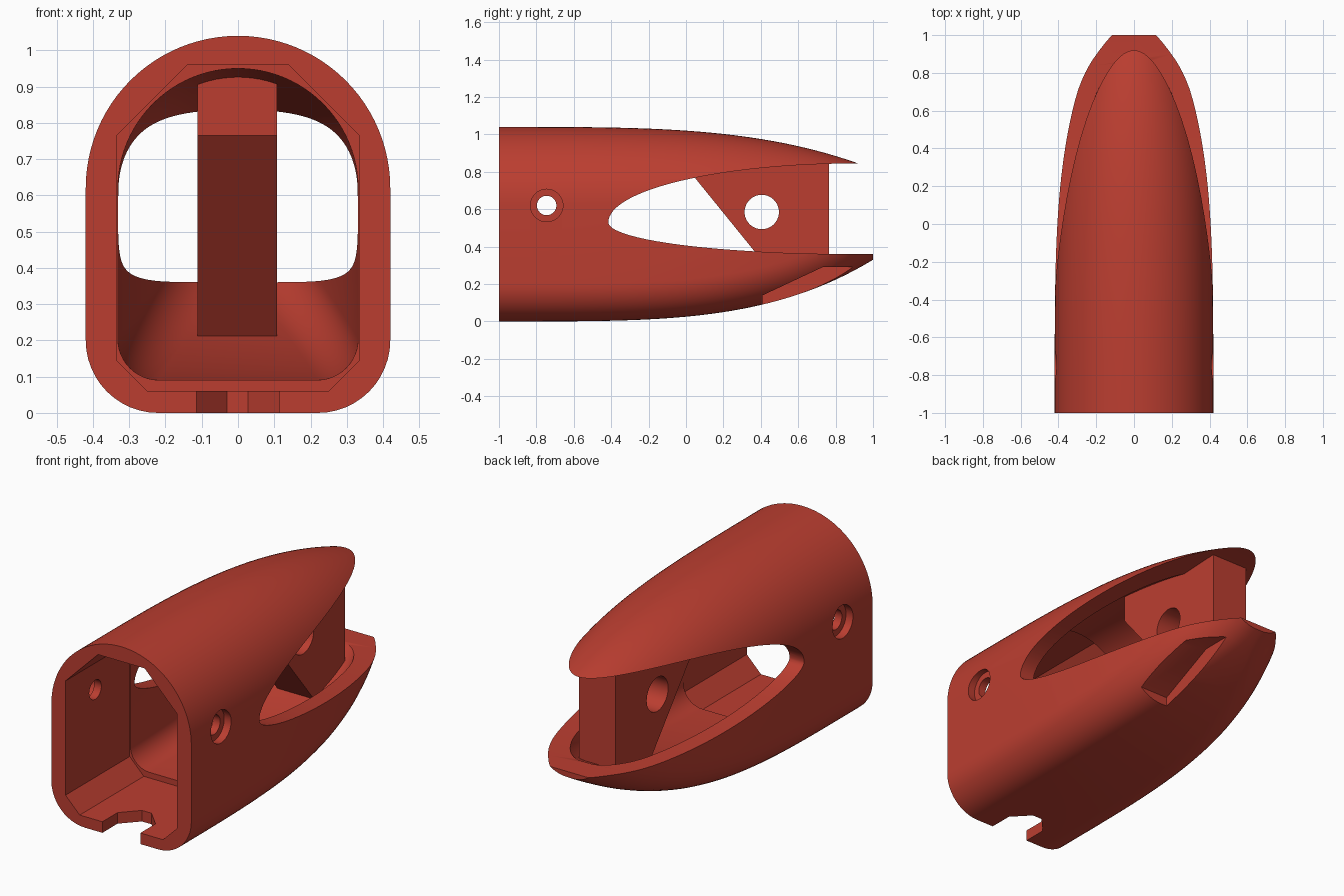
import bpy, bmesh, math

if "Cube" in bpy.data.objects:
    bpy.data.objects.remove(bpy.data.objects["Cube"])

red = bpy.data.materials.new("brick red")
red.diffuse_color = (0.50, 0.048, 0.03, 1)
red.use_nodes = True
red.node_tree.nodes["Principled BSDF"].inputs["Base Color"].default_value = red.diffuse_color


def make(name, loops):
    """Closed solid lofted through equal-length loops of points."""
    bm = bmesh.new()
    rings = [[bm.verts.new(p) for p in loop] for loop in loops]
    n = len(rings[0])
    for a, b in zip(rings, rings[1:]):
        for i in range(n):
            j = (i + 1) % n
            bm.faces.new((a[i], a[j], b[j], b[i]))
    bm.faces.new(rings[0][::-1])
    bm.faces.new(rings[-1])
    bmesh.ops.recalc_face_normals(bm, faces=bm.faces)
    mesh = bpy.data.meshes.new(name)
    bm.to_mesh(mesh)
    bm.free()
    mesh.materials.append(red)
    ob = bpy.data.objects.new(name, mesh)
    bpy.context.collection.objects.link(ob)
    return ob


def prism_x(name, yz, x0, x1):
    return make(name, [[(x, y, z) for y, z in yz] for x in (x0, x1)])


def circle(y, z, r, n=40):
    return [(y + r * math.cos(2 * math.pi * i / n), z + r * math.sin(2 * math.pi * i / n))
            for i in range(n)]


def boolean(ob, tool, op):
    mod = ob.modifiers.new(op, 'BOOLEAN')
    mod.operation = op
    mod.solver = 'EXACT'
    mod.object = tool
    bpy.context.view_layer.objects.active = ob
    bpy.ops.object.modifier_apply(modifier=mod.name)
    bpy.data.objects.remove(tool, do_unlink=True)


# Taper rules along the length
def t(y):
    return max(0, (y + 1) / 2)


def half_width(y):
    return 0.42 - 0.23 * t(y) ** 4


def top(y):
    return 1.04 - 0.225 * t(y) ** 3.5


def bottom(y):
    return 0.33 * t(y) ** 3.7


def section(y, wall=0.0, shift=0.0):
    """Arched top, rounded lower corners; inset by the wall thickness."""
    s = y + shift
    hw = half_width(s)
    r = min(0.2, 0.9 * hw) - wall
    hw -= wall
    zt, zb = top(s) - wall, bottom(s) + wall
    pts = []
    for i in range(49):
        a = math.pi * i / 48
        pts.append((hw * math.cos(a), y, zt - hw + hw * math.sin(a)))
    for cx, start in ((r - hw, math.pi), (hw - r, 1.5 * math.pi)):
        for i in range(13):
            a = start + math.pi / 2 * i / 12
            pts.append((cx + r * math.cos(a), y, zb + r + r * math.sin(a)))
    return pts


def span(a, b, n):
    return [a + (b - a) * i / n for i in range(n + 1)]


# Outer shell and its hollow
shell = make("shell", [section(y) for y in span(-1, 1, 40)])
boolean(shell, make("cavity", [section(y, 0.087, 0.04) for y in span(-0.5, 0.96, 32)]), 'DIFFERENCE')

# Chamfered pocket at the open front
half = [(0.25, 0.06), (0.335, 0.145), (0.335, 0.765), (0.14, 0.96)]
outline = half + [(-x, z) for x, z in reversed(half)]
boolean(shell, make("pocket", [[(x, y, z) for x, z in outline] for y in (-1.1, -0.45)]), 'DIFFERENCE')

# Long side mouth: two quarter ellipses meeting at a rounded tip
mouth = [(1.2, 0.845)]
for i in range(33):
    a = math.pi / 2 * (1 - i / 32)
    mouth.append((0.92 - 1.335 * math.cos(a), 0.53 + 0.315 * math.sin(a)))
for i in range(1, 33):
    a = math.pi / 2 * i / 32
    mouth.append((0.9 - 1.315 * math.cos(a), 0.53 - 0.17 * math.sin(a)))
mouth.append((1.2, 0.36))
boolean(shell, prism_x("mouth", mouth, -0.6, 0.6), 'DIFFERENCE')

# Counterbored screw holes on both sides
boolean(shell, prism_x("screw_hole", circle(-0.745, 0.62, 0.052), -0.6, 0.6), 'DIFFERENCE')
for side in (-1, 1):
    boolean(shell, prism_x("counterbore", circle(-0.745, 0.62, 0.087), side * 0.378, side * 0.6),
            'DIFFERENCE')

# Chamfered notch in the front of the floor
notch = [(-0.114, -1.1), (-0.114, -0.87), (-0.03, -0.78), (0.027, -0.78), (0.114, -0.87), (0.114, -1.1)]
boolean(shell, make("notch", [[(x, y, z) for x, y in notch] for z in (-0.1, 0.085)]), 'DIFFERENCE')

# Window low on the right side
window = [(0.41, -0.1), (0.41, 0.14), (0.73, 0.29), (1.1, 0.29), (1.1, -0.1)]
boolean(shell, prism_x("window", window, 0.125, 0.6), 'DIFFERENCE')

# Post joining lower and upper halves, with a cross hole
post_side = [(0.05, 0.765), (0.535, 0.167)]
post_side += [(y, bottom(y) + 0.04) for y in span(0.55, 0.765, 6)]
post_side += [(y, top(y) - 0.05) for y in span(0.765, 0.05, 12)]
post = prism_x("post", post_side, -0.112, 0.107)
boolean(post, prism_x("post_hole", circle(0.405, 0.585, 0.092), -0.3, 0.3), 'DIFFERENCE')
boolean(shell, post, 'UNION')

bpy.ops.object.select_all(action='DESELECT')
shell.select_set(True)
bpy.context.view_layer.objects.active = shell
bpy.ops.object.shade_smooth_by_angle(angle=math.radians(30))
